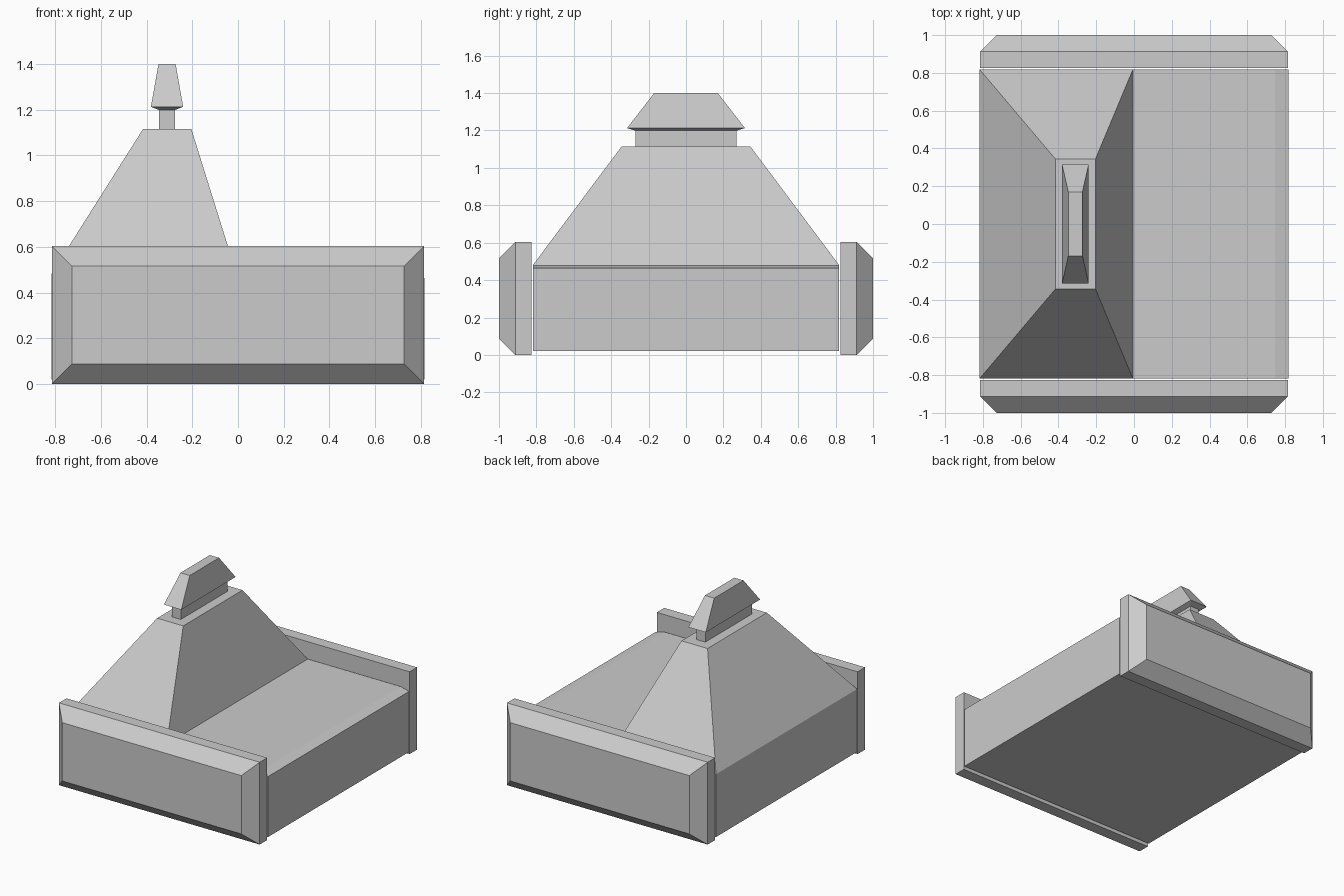
import bpy, bmesh

if "Cube" in bpy.data.objects:
    bpy.data.objects.remove(bpy.data.objects["Cube"])


def rect(bm, x0, x1, y0, y1, z):
    return [bm.verts.new(p) for p in
            ((x0, y0, z), (x1, y0, z), (x1, y1, z), (x0, y1, z))]


def bridge(bm, a, b):
    n = len(a)
    for i in range(n):
        j = (i + 1) % n
        bm.faces.new((a[i], a[j], b[j], b[i]))


def finish(bm, name):
    bmesh.ops.recalc_face_normals(bm, faces=bm.faces)
    mesh = bpy.data.meshes.new(name)
    bm.to_mesh(mesh)
    bm.free()
    obj = bpy.data.objects.new(name, mesh)
    bpy.context.collection.objects.link(obj)
    return obj


# body: side profile (x, z) swept along y, with a shallow drop at the right edge
W, Y = 0.817, 0.818
profile = [(-W, 0.02), (W, 0.02), (W, 0.464), (0.747, 0.481),
           (-0.006, 0.481), (-W, 0.481)]
bm = bmesh.new()
front = [bm.verts.new((x, -Y, z)) for x, z in profile]
back = [bm.verts.new((x, Y, z)) for x, z in profile]
bridge(bm, front, back)
bm.faces.new(front)
bm.faces.new(back)

# hood, neck and cap grow out of the left half of the body's top
top = next(f for f in bm.faces
           if all(v in f.verts for v in (front[4], front[5], back[4], back[5])))
bm.faces.remove(top)
ring = [front[5], front[4], back[4], back[5]]
for x0, x1, y, z in [(-0.416, -0.204, 0.344, 1.115),
                     (-0.346, -0.275, 0.27, 1.115),
                     (-0.346, -0.275, 0.27, 1.199),
                     (-0.381, -0.24, 0.315, 1.213),
                     (-0.348, -0.273, 0.17, 1.4)]:
    nxt = rect(bm, x0, x1, -y, y, z)
    bridge(bm, ring, nxt)
    ring = nxt
bm.faces.new(ring)
finish(bm, "body_with_hood")


# chamfered end panels at front and back
def end_panel(name, side):
    bm = bmesh.new()
    rings = []
    for y, x, z0, z1 in [(0.826, 0.815, 0, 0.604), (0.912, 0.815, 0, 0.604),
                         (1.0, 0.727, 0.088, 0.516)]:
        rings.append([bm.verts.new((px, side * y, pz)) for px, pz in
                      ((-x, z0), (x, z0), (x, z1), (-x, z1))])
    for a, b in zip(rings, rings[1:]):
        bridge(bm, a, b)
    bm.faces.new(rings[0])
    bm.faces.new(rings[-1])
    finish(bm, name)


end_panel("front_panel", -1)
end_panel("back_panel", 1)
